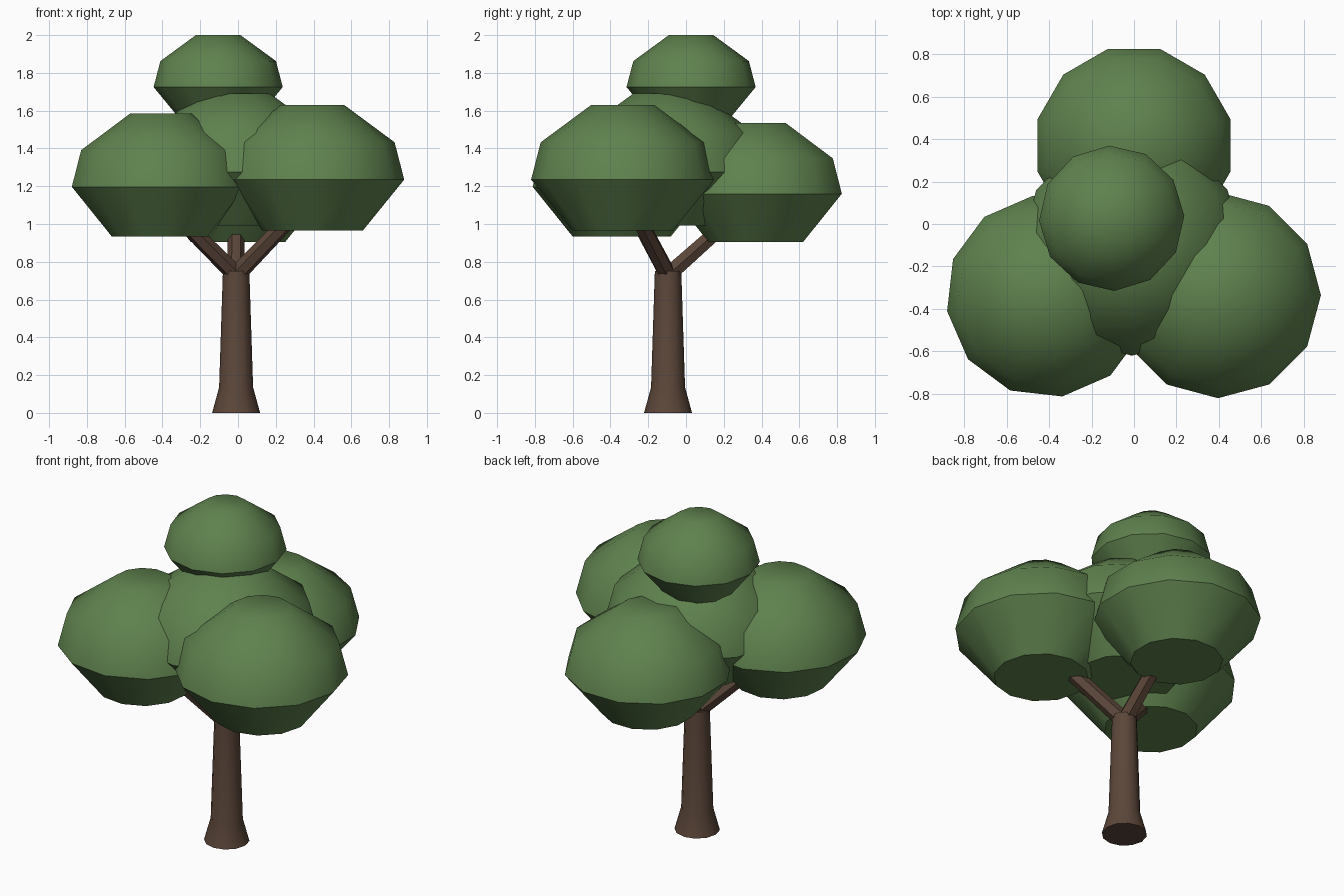
import bpy
import bmesh
import math
from mathutils import Vector, Matrix

cube = bpy.data.objects.get("Cube")
if cube:
    bpy.data.objects.remove(cube, do_unlink=True)


def material(name, rgb):
    mat = bpy.data.materials.new(name)
    mat.use_nodes = True
    mat.diffuse_color = (*rgb, 1)
    bsdf = mat.node_tree.nodes["Principled BSDF"]
    bsdf.inputs["Base Color"].default_value = (*rgb, 1)
    bsdf.inputs["Roughness"].default_value = 0.9
    return mat


leaf = material("leaf_green", (0.114, 0.223, 0.076))
bark = material("bark_brown", (0.107, 0.062, 0.042))


def lathe(name, profile, sides, mat, matrix, turn=0):
    """Closed stack of rings from (radius, height) pairs."""
    bm = bmesh.new()
    rings = []
    for radius, z in profile:
        ring = []
        for i in range(sides):
            a = math.radians(turn) + math.tau * i / sides
            co = Vector((radius * math.cos(a), radius * math.sin(a), z))
            ring.append(bm.verts.new(matrix @ co))
        rings.append(ring)
    for low, high in zip(rings, rings[1:]):
        for i in range(sides):
            j = (i + 1) % sides
            bm.faces.new((low[i], low[j], high[j], high[i]))
    bm.faces.new(rings[0][::-1])
    bm.faces.new(rings[-1])
    mesh = bpy.data.meshes.new(name)
    bm.to_mesh(mesh)
    bm.free()
    mesh.materials.append(mat)
    obj = bpy.data.objects.new(name, mesh)
    bpy.context.collection.objects.link(obj)
    bpy.ops.object.select_all(action='DESELECT')
    obj.select_set(True)
    bpy.context.view_layer.objects.active = obj
    bpy.ops.object.shade_smooth_by_angle(angle=math.radians(45))
    return obj


# Trunk with flared foot
base = Vector((-0.01, -0.095, 0))
lathe("trunk", [(0.127, 0), (0.09, 0.135), (0.07, 0.75)], 12, bark,
      Matrix.Translation(base))

# Branches fanning out from the trunk top
fork = base + Vector((0, 0, 0.73))
tips = {"right_branch": (-0.31, -0.26, 1.03),
        "left_branch": (0.28, -0.25, 1.03),
        "back_branch": (-0.01, 0.22, 1.01)}
for name, tip in tips.items():
    along = Vector(tip) - fork
    frame = Matrix.Translation(fork) @ along.to_track_quat('Z', 'Y').to_matrix().to_4x4()
    lathe(name, [(0.048, 0), (0.042, along.length)], 6, bark, frame)

# Leaf clumps: one shared profile, scaled and turned
# (radius as a share of the widest ring, height as a share of the dome)
clump = [(0.55, -0.68), (1, 0), (0.895, 0.5), (0.345, 1)]
# name: centre at the widest ring, radius, dome height, turn in degrees
clumps = {
    "right_leaves": ((-0.408, -0.34, 1.197), 0.477, 0.388, 8.5),
    "left_leaves": ((0.395, -0.335, 1.235), 0.485, 0.395, 0),
    "back_leaves": ((0, 0.37, 1.16), 0.471, 0.375, 15),
    "middle_leaves": ((-0.01, -0.1, 1.275), 0.52, 0.415, 0),
    "top_leaves": ((-0.105, 0.027, 1.725), 0.342, 0.275, 2),
}
for name, (centre, radius, height, turn) in clumps.items():
    profile = [(r * radius, z * height) for r, z in clump]
    lathe(name, profile, 12, leaf, Matrix.Translation(centre), turn)
